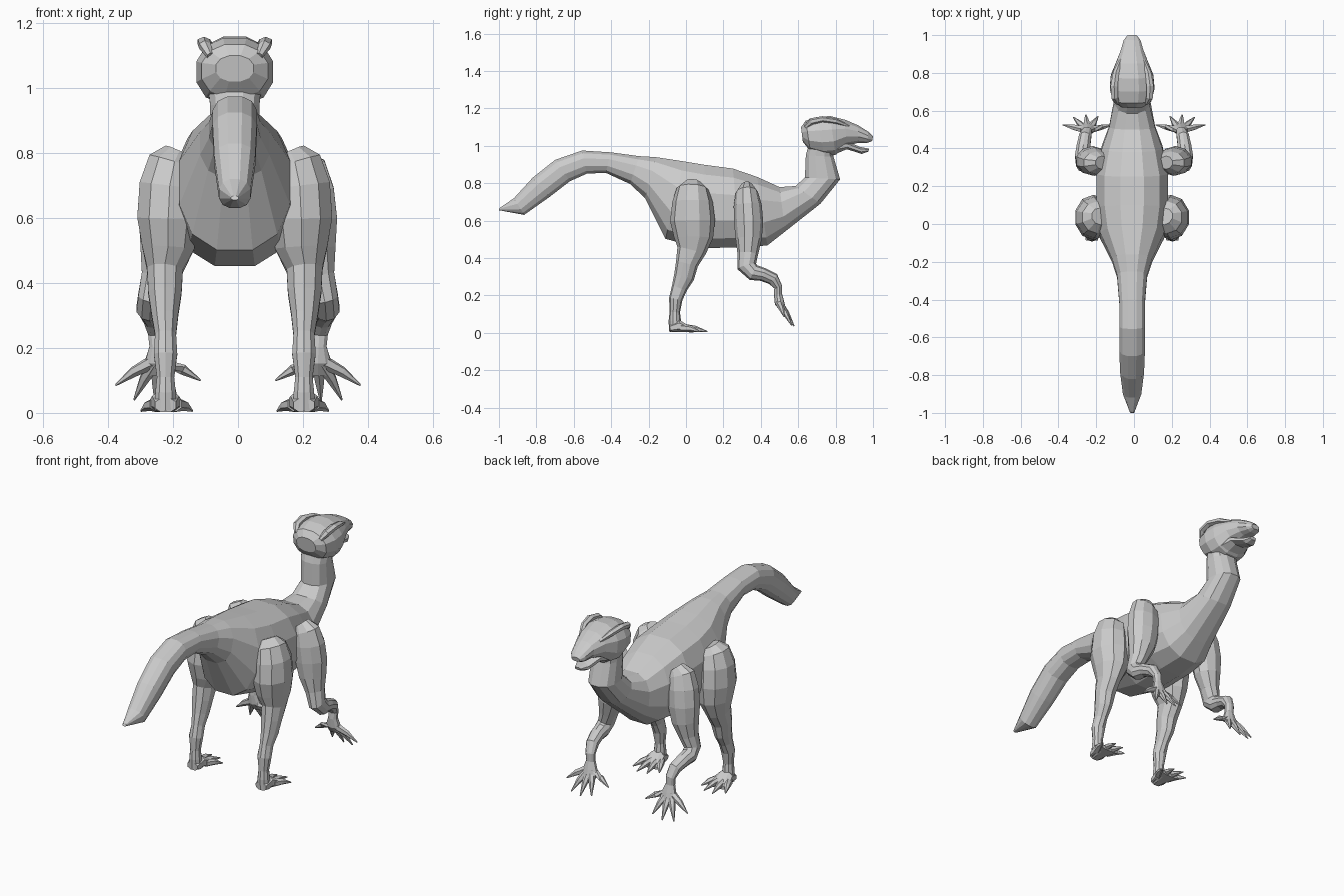
import bpy, bmesh, math
from mathutils import Vector


def loft(name, rings, sides=10, power=1.0, mirror=False, cx=-0.01):
    """Skin a closed tube through rings of (centre, half-axis u, half-axis v)."""
    bm = bmesh.new()
    loops = []
    for c, u, v in rings:
        loop = []
        for i in range(sides):
            a = 2 * math.pi * (i + 0.5) / sides
            ca = math.copysign(abs(math.cos(a)) ** power, math.cos(a))
            sa = math.copysign(abs(math.sin(a)) ** power, math.sin(a))
            loop.append(bm.verts.new(c + u * ca + v * sa))
        loops.append(loop)
    for a, b in zip(loops, loops[1:]):
        for i in range(sides):
            j = (i + 1) % sides
            bm.faces.new((a[i], a[j], b[j], b[i]))
    bm.faces.new(loops[0])
    bm.faces.new(loops[-1])
    bmesh.ops.recalc_face_normals(bm, faces=bm.faces)
    mesh = bpy.data.meshes.new(name)
    bm.to_mesh(mesh)
    bm.free()
    obj = bpy.data.objects.new(name, mesh)
    obj.location.x = cx
    bpy.context.collection.objects.link(obj)
    if mirror:
        obj.modifiers.new("Mirror", 'MIRROR').use_axis[0] = True
    return obj


def slices(name, rows, x=0.0, **kw):
    """Rows: bottom y, bottom z, top y, top z, half width."""
    rings = []
    for by, bz, ty, tz, w in rows:
        b, t = Vector((x, by, bz)), Vector((x, ty, tz))
        rings.append(((b + t) / 2, Vector((w, 0, 0)), (t - b) / 2 * 1.02))
    return loft(name, rings, **kw)


def limb(name, rows, **kw):
    """Rows: x, y, z, half width, half depth along a path."""
    pts = [Vector(r[:3]) for r in rows]
    rings = []
    for i, r in enumerate(rows):
        t = (pts[min(i + 1, len(pts) - 1)] - pts[max(i - 1, 0)]).normalized()
        ref = Vector((1, 0, 0)) if abs(t.x) < 0.9 else Vector((0, 1, 0))
        u = (ref - t * ref.dot(t)).normalized()
        rings.append((pts[i], u * r[3], t.cross(u) * r[4]))
    return loft(name, rings, **kw)


def digit(name, base, tip, w, h, sides=6, **kw):
    """Tapered toe or finger with a pointed end."""
    b, t = Vector(base), Vector(tip)
    m = b.lerp(t, 0.5) + Vector((0, 0, 0.006))
    return limb(name, [(*b, w, h), (*m, w * 0.75, h * 0.75), (*t, 0.003, 0.003)],
                sides=sides, mirror=True, **kw)


# Tail, torso and neck in one skin
slices("body", [
    (-1.0, .655, -.995, .668, .012), (-.865, .63, -.92, .72, .05),
    (-.73, .725, -.82, .83, .065), (-.62, .81, -.70, .925, .07),
    (-.53, .85, -.555, .975, .07), (-.43, .855, -.40, .965, .07),
    (-.30, .795, -.25, .945, .082), (-.22, .72, -.16, .94, .11),
    (-.11, .50, -.01, .918, .175), (.08, .45, .10, .90, .195),
    (.29, .455, .25, .88, .195), (.435, .465, .38, .835, .165),
    (.53, .54, .50, .78, .125), (.72, .69, .585, .785, .095),
    (.825, .82, .635, .83, .078), (.79, .94, .64, .95, .078),
    (.78, 1.0, .66, 1.02, .085)], sides=12, power=.85)

# Head with snout, and lower jaw
slices("head", [
    (.625, 1.02, .615, 1.10, .06), (.665, .97, .64, 1.135, .105),
    (.74, .945, .70, 1.155, .122), (.80, .95, .77, 1.16, .116),
    (.86, 1.0, .85, 1.14, .088), (.92, 1.015, .92, 1.11, .062),
    (.97, 1.015, .975, 1.075, .046), (.995, 1.025, 1.0, 1.05, .026)],
    sides=12, power=.9)
slices("lower_jaw", [
    (.79, .95, .79, 1.04, .088), (.86, .98, .87, 1.02, .065),
    (.94, .955, .93, .995, .042), (.975, .968, .98, .985, .02)], sides=8)

# Brow ridges over the eyes
limb("brow_ridge", [
    (.075, .64, 1.10, .012, .012), (.092, .67, 1.13, .02, .018),
    (.095, .73, 1.142, .022, .016), (.085, .80, 1.132, .018, .015),
    (.06, .87, 1.105, .008, .008)], sides=6, mirror=True)

# Hind legs
limb("hind_leg", [
    (.17, .04, .80, .05, .045), (.185, .035, .77, .085, .085),
    (.20, .035, .70, .098, .108), (.205, .035, .60, .10, .12),
    (.205, .04, .51, .085, .105), (.215, .03, .44, .058, .078),
    (.215, .005, .37, .054, .06), (.215, -.01, .30, .043, .055),
    (.213, -.035, .24, .034, .042), (.213, -.055, .18, .038, .036),
    (.213, -.06, .11, .028, .028), (.213, -.06, .065, .033, .033),
    (.213, -.055, .01, .036, .036)], mirror=True)

# Feet: fan-shaped pad with toes
slices("foot", [
    (-.085, .002, -.088, .045, .034), (-.04, .002, -.035, .07, .044),
    (.0, .002, .005, .045, .056), (.04, .002, .04, .024, .06)],
    x=.213, sides=8, power=.8, mirror=True)
for i, (dx, ty) in enumerate([(-.082, .065), (-.035, .108), (.022, .115), (.075, .075)]):
    digit(f"toe_{i + 1}", (.213 + dx * .4, -.02, .026), (.213 + dx, ty, .006), .022, .022)

# Front legs
limb("front_leg", [
    (.17, .325, .78, .045, .035), (.195, .325, .75, .08, .06),
    (.21, .33, .68, .09, .075), (.22, .335, .59, .09, .078),
    (.23, .335, .50, .075, .07), (.25, .33, .42, .05, .055),
    (.268, .325, .355, .042, .052), (.272, .36, .322, .042, .044),
    (.268, .41, .312, .038, .036), (.258, .465, .288, .034, .034),
    (.25, .493, .245, .028, .022), (.248, .492, .205, .026, .022),
    (.246, .50, .16, .042, .026), (.246, .52, .12, .045, .016)],
    mirror=True, cx=0)

# Fingers spread from the palm
tips = [(.377, .525, .085), (.32, .565, .04), (.255, .578, .035), (.19, .57, .05), (.115, .525, .10)]
for i, tip in enumerate(tips):
    base = (.246 + (tip[0] - .246) * .15, .50, .155)
    digit(f"finger_{i + 1}", base, tip, .022, .02, cx=0)
